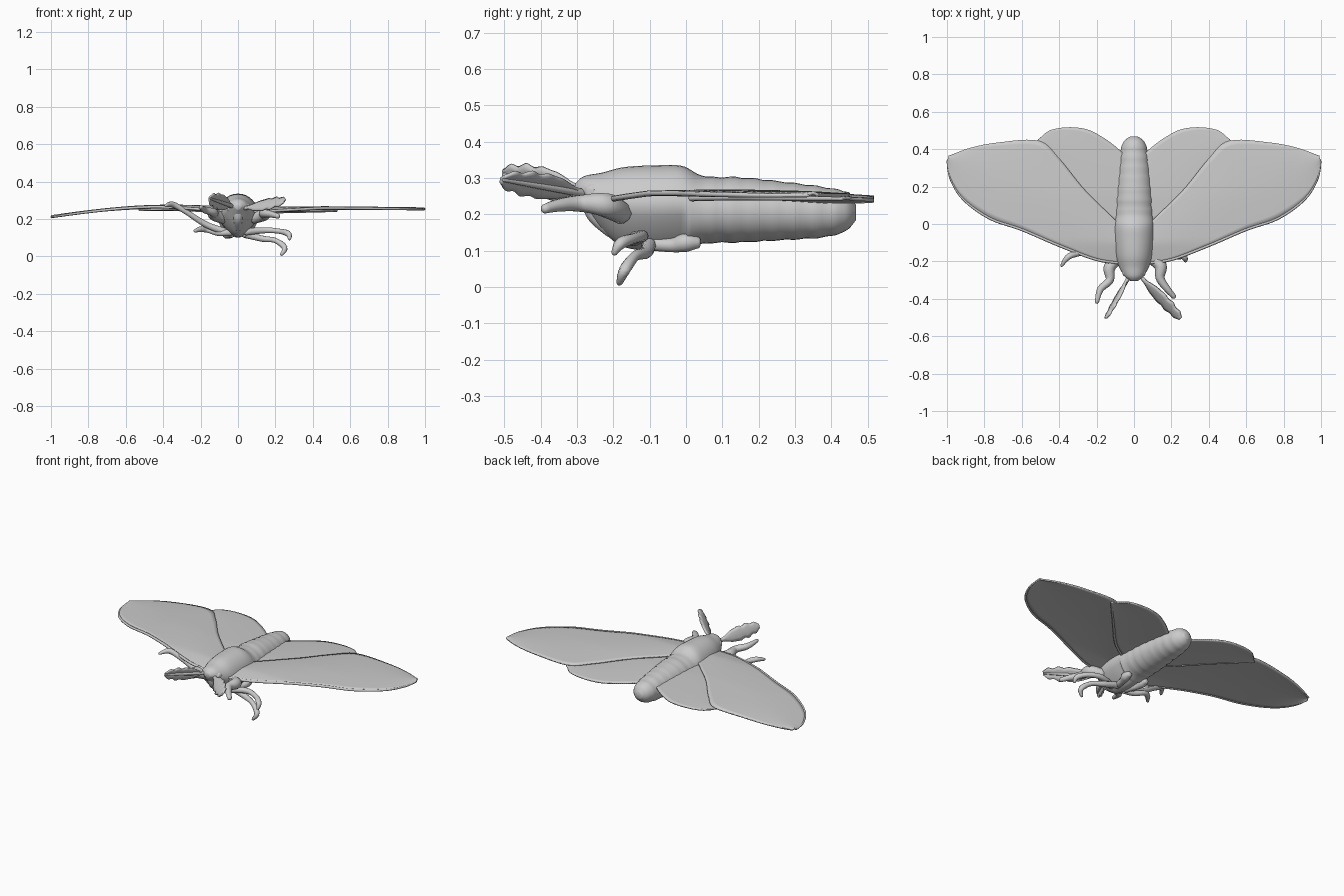
import bpy, bmesh, math
from mathutils import Vector

cube = bpy.data.objects.get("Cube")
if cube:
    bpy.data.objects.remove(cube, do_unlink=True)

grey = bpy.data.materials.new("pale_grey")
grey.use_nodes = True
grey.diffuse_color = (0.6, 0.6, 0.6, 1)
grey.node_tree.nodes["Principled BSDF"].inputs["Base Color"].default_value = (0.6, 0.6, 0.6, 1)


def spline(points, count):
    """Evenly sampled smooth curve through tuples of any length."""
    pts, out = [Vector(p) for p in points], []
    for i in range(count):
        t = i / (count - 1) * (len(pts) - 1)
        k = min(int(t), len(pts) - 2)
        f = t - k
        a, b, c, d = (pts[min(max(k + j, 0), len(pts) - 1)] for j in (-1, 0, 1, 2))
        out.append(b + (c - a) * (f / 2) + (a - b * 2.5 + c * 2 - d / 2) * f ** 2
                   + ((b - c) * 1.5 + (d - a) / 2) * f ** 3)
    return out


def make(name, rows, closed=False, thick=0):
    """Skin rows of points into a smooth sheet or a capped tube."""
    bm = bmesh.new()
    grid = [[bm.verts.new(p) for p in row] for row in rows]
    n = len(grid[0])
    for r, s in zip(grid, grid[1:]):
        for j in range(n if closed else n - 1):
            k = (j + 1) % n
            bm.faces.new((r[j], r[k], s[k], s[j]))
    if closed:
        bm.faces.new(grid[0])
        bm.faces.new(grid[-1])
    bmesh.ops.recalc_face_normals(bm, faces=bm.faces)
    mesh = bpy.data.meshes.new(name)
    bm.to_mesh(mesh)
    bm.free()
    mesh.materials.append(grey)
    mesh.polygons.foreach_set("use_smooth", [True] * len(mesh.polygons))
    ob = bpy.data.objects.new(name, mesh)
    bpy.context.collection.objects.link(ob)
    if thick:
        mod = ob.modifiers.new("thickness", "SOLIDIFY")
        mod.thickness, mod.offset = thick, 0
    return ob


def tube(name, points, radii, count=24, sides=10):
    """Limb along a smooth path with changing radius."""
    path = spline(points, count)
    width = [r[0] for r in spline([(r, 0) for r in radii], count)]
    rows = []
    for i, (p, r) in enumerate(zip(path, width)):
        t = (path[min(i + 1, count - 1)] - path[max(i - 1, 0)]).normalized()
        ref = Vector((0, 0, 1)) if abs(t.z) < 0.95 else Vector((0, 1, 0))
        u = t.cross(ref).normalized()
        v = t.cross(u)
        r *= 0.55 if i in (0, count - 1) else 1
        rows.append([p + (u * math.cos(a) + v * math.sin(a)) * r
                     for a in (2 * math.pi * j / sides for j in range(sides))])
    return make(name, rows, closed=True)


# Body: y, top, bottom, half width
body = [(-0.305, 0.285, 0.25, 0.02), (-0.28, 0.305, 0.22, 0.05), (-0.23, 0.315, 0.155, 0.08),
        (-0.17, 0.33, 0.11, 0.1), (-0.08, 0.335, 0.1, 0.11), (-0.01, 0.333, 0.105, 0.11),
        (0.05, 0.305, 0.12, 0.105), (0.15, 0.302, 0.123, 0.1), (0.28, 0.288, 0.13, 0.088),
        (0.38, 0.275, 0.137, 0.075), (0.44, 0.26, 0.155, 0.055), (0.468, 0.225, 0.185, 0.02)]
rows = []
for y, top, low, half in spline(body, 70):
    ridge = 1 + (0.02 * math.sin(y * 110) if 0.06 < y < 0.43 else 0)
    row = []
    for j in range(32):
        a = 2 * math.pi * j / 32
        s = math.sin(a)
        taper = 1 + (0.4 * s if s < 0 and y < 0 else 0)
        row.append((half * ridge * taper * math.cos(a), y,
                    (top + low) / 2 + (top - low) / 2 * ridge * s))
    rows.append(row)
make("body", rows, closed=True)


# Wings
def wing_height(side, x, y):
    z = 0.25 + 0.006 * math.sin(math.pi * x)
    if side < 0:
        z += 0.016 * math.sin(math.pi * x) - 0.042 * x * x
    return z - 0.04 * max(0, y - 0.15) * (1 - x) - 0.12 * max(0, -0.1 - y)


def wing(name, side, edge_a, edge_b, lift, camber):
    rows = []
    for a, b in zip(spline(edge_a, 48), spline(edge_b, 48)):
        row = []
        for j in range(17):
            p = a.lerp(b, j / 16)
            z = wing_height(side, p.x, p.y) + lift + camber * math.sin(math.pi * j / 16)
            row.append((side * p.x, p.y, z))
        rows.append(row)
    make(name, rows, thick=0.009)
    rim = [r[0] for r in rows]
    tube(name + "_rim", rim, [0.008, 0.008, 0.007, 0.005], 60, 8)


fore_lead = [(0.05, -0.21), (0.2, -0.19), (0.4, -0.115), (0.6, -0.03), (0.77, 0.03),
             (0.91, 0.13), (0.98, 0.24), (0.998, 0.34)]
fore_trail = [(0.05, -0.03), (0.13, 0.05), (0.27, 0.19), (0.4, 0.35), (0.51, 0.445),
              (0.73, 0.435), (0.88, 0.405), (0.99, 0.362)]
hind_lead = [(0.04, -0.02), (0.2, 0.08), (0.38, 0.27), (0.53, 0.43)]
hind_trail = [(0.04, 0.36), (0.1, 0.415), (0.17, 0.465), (0.25, 0.505), (0.35, 0.517),
              (0.45, 0.5), (0.51, 0.45)]
for side, label in ((1, "left"), (-1, "right")):
    wing(label + "_forewing", side, fore_lead, fore_trail, 0.002, 0.006)
    wing(label + "_hindwing", side, hind_lead, hind_trail, -0.008, 0.003)


# Feathery antennae with a toothed outline
def antenna(name, start, end, across):
    start, end, across = Vector(start), Vector(end), Vector(across).normalized()
    widths = [0.006, 0.009, 0.013, 0.024, 0.034, 0.038, 0.043, 0.036, 0.044, 0.03, 0.033, 0.012]
    fold = (end - start).cross(across).normalized()
    rows = []
    for i, w in enumerate(spline([(w, 0) for w in widths], 45)):
        mid = start.lerp(end, i / 44)
        rows.append([mid + across * (w[0] * s) + fold * (0.006 * (1 - abs(s)))
                     for s in (-1, -0.5, 0, 0.5, 1)])
    make(name, rows, thick=0.009)
    tube(name + "_stem", [start, start.lerp(end, 0.5), end], [0.011, 0.009, 0.005])


antenna("left_antenna", (0.02, -0.265, 0.255), (0.25, -0.505, 0.295), (0.5, 0.45, 0.75))
antenna("right_antenna", (-0.02, -0.27, 0.265), (-0.15, -0.505, 0.31), (0.3, 0, 0.95))

# Legs
thin = [0.02, 0.017, 0.014, 0.016, 0.007]
tube("left_front_leg", [(0.07, -0.17, 0.2), (0.14, -0.22, 0.225), (0.14, -0.29, 0.23),
                        (0.18, -0.35, 0.225), (0.22, -0.395, 0.213)],
     [0.03, 0.034, 0.024, 0.018, 0.012])
tube("right_front_leg", [(-0.07, -0.17, 0.2), (-0.13, -0.23, 0.225), (-0.13, -0.3, 0.235),
                         (-0.18, -0.35, 0.25), (-0.2, -0.425, 0.265)],
     [0.03, 0.032, 0.022, 0.018, 0.01])
tube("left_middle_leg", [(0.03, -0.15, 0.13), (0.14, -0.12, 0.14), (0.22, -0.14, 0.135),
                         (0.27, -0.18, 0.12), (0.275, -0.2, 0.088)], thin)
tube("left_hind_leg", [(0.03, -0.1, 0.12), (0.13, -0.11, 0.095), (0.2, -0.14, 0.085),
                       (0.25, -0.17, 0.045), (0.228, -0.185, 0.006)], thin)
tube("right_middle_leg", [(-0.06, -0.12, 0.13), (-0.17, -0.13, 0.17), (-0.28, -0.155, 0.24),
                          (-0.35, -0.175, 0.278), (-0.39, -0.228, 0.27)], thin)
tube("right_hind_leg", [(-0.03, -0.14, 0.13), (-0.1, -0.12, 0.125), (-0.16, -0.1, 0.14),
                        (-0.2, -0.12, 0.145), (-0.235, -0.16, 0.135)], thin)
for side, label in ((1, "left"), (-1, "right")):
    tube(label + "_leg_stub", [(side * 0.03, -0.12, 0.12), (side * 0.05, -0.04, 0.115),
                               (side * 0.06, 0.0, 0.122), (side * 0.06, 0.04, 0.122)],
         [0.018, 0.02, 0.026, 0.014])

# Head details: mouthparts and small eyes
tube("mouthparts", [(0, -0.26, 0.25), (0, -0.25, 0.2), (0, -0.2, 0.15)], [0.03, 0.025, 0.02])
for side, label in ((1, "left"), (-1, "right")):
    tube(label + "_eye", [(side * 0.035, -0.25, 0.26), (side * 0.05, -0.26, 0.262),
                          (side * 0.062, -0.265, 0.262)], [0.025, 0.024, 0.012])
